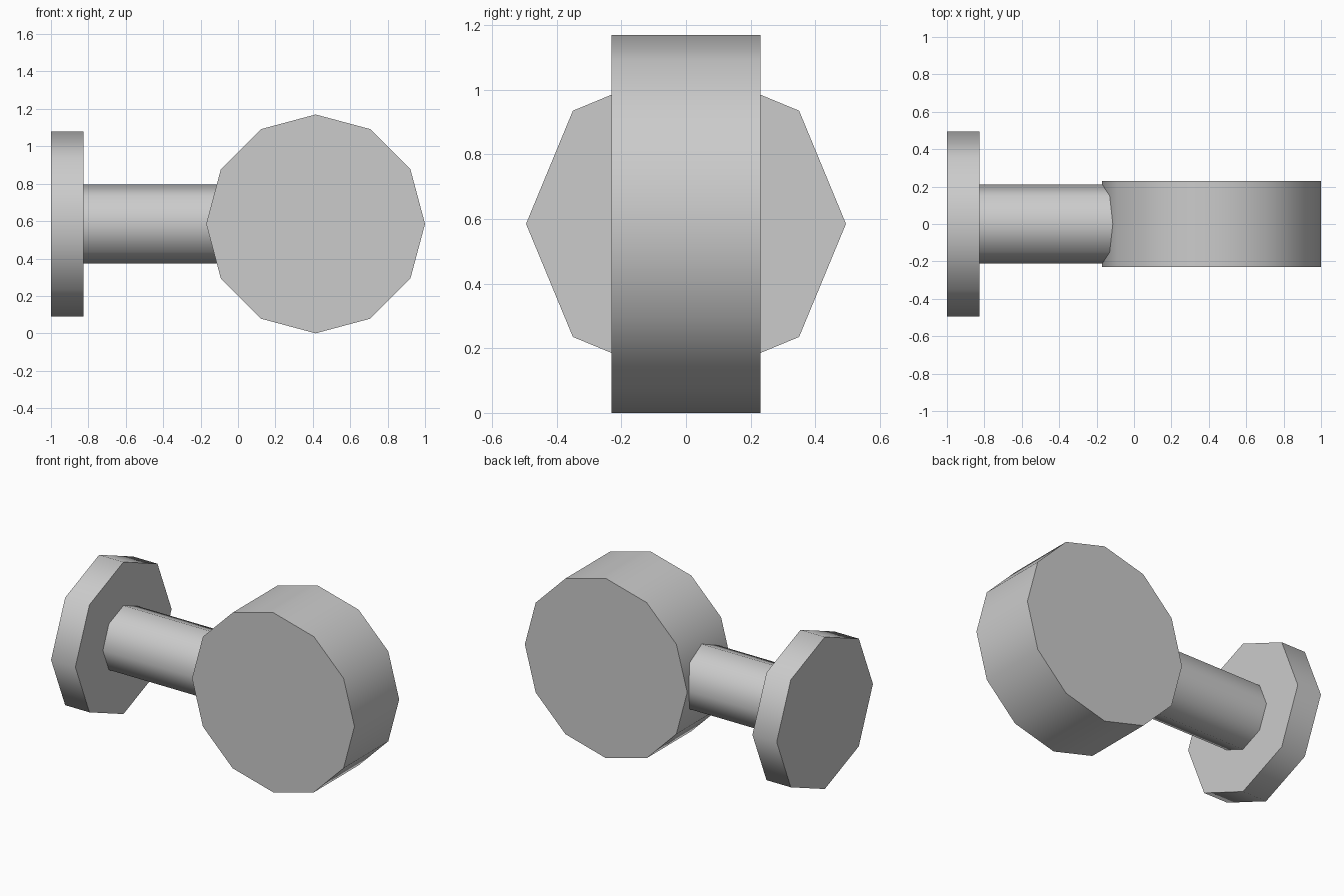
import bpy
import math

if "Cube" in bpy.data.objects:
    bpy.data.objects.remove(bpy.data.objects["Cube"])

grey = bpy.data.materials.new("light grey")
grey.diffuse_color = (0.6, 0.6, 0.6, 1)
grey.use_nodes = True
grey.node_tree.nodes["Principled BSDF"].inputs["Base Color"].default_value = grey.diffuse_color

AXIS_Z = 0.585  # common height of all three parts


def cylinder(name, sides, radius, depth, centre_x, rotation):
    bpy.ops.mesh.primitive_cylinder_add(
        vertices=sides, radius=radius, depth=depth,
        location=(centre_x, 0, AXIS_Z), rotation=rotation)
    obj = bpy.context.object
    obj.name = name
    obj.data.materials.append(grey)
    bpy.ops.object.transform_apply(location=False, rotation=True, scale=True)
    # round the sides, keep the cap rims sharp
    bpy.ops.object.shade_smooth_by_angle(angle=math.radians(60))
    return obj


ALONG_X = (0, math.pi / 2, 0)
ALONG_Y = (math.pi / 2, 0, 0)

# Large twelve-sided head
cylinder("head_disc", 12, 0.585, 0.46, 0.415, ALONG_Y)

# Eight-sided stem, ending inside the head
cylinder("stem", 8, 0.212, 0.83, -0.415, ALONG_X)

# Eight-sided base flange
cylinder("base_flange", 8, 0.495, 0.175, -0.9125, ALONG_X)
